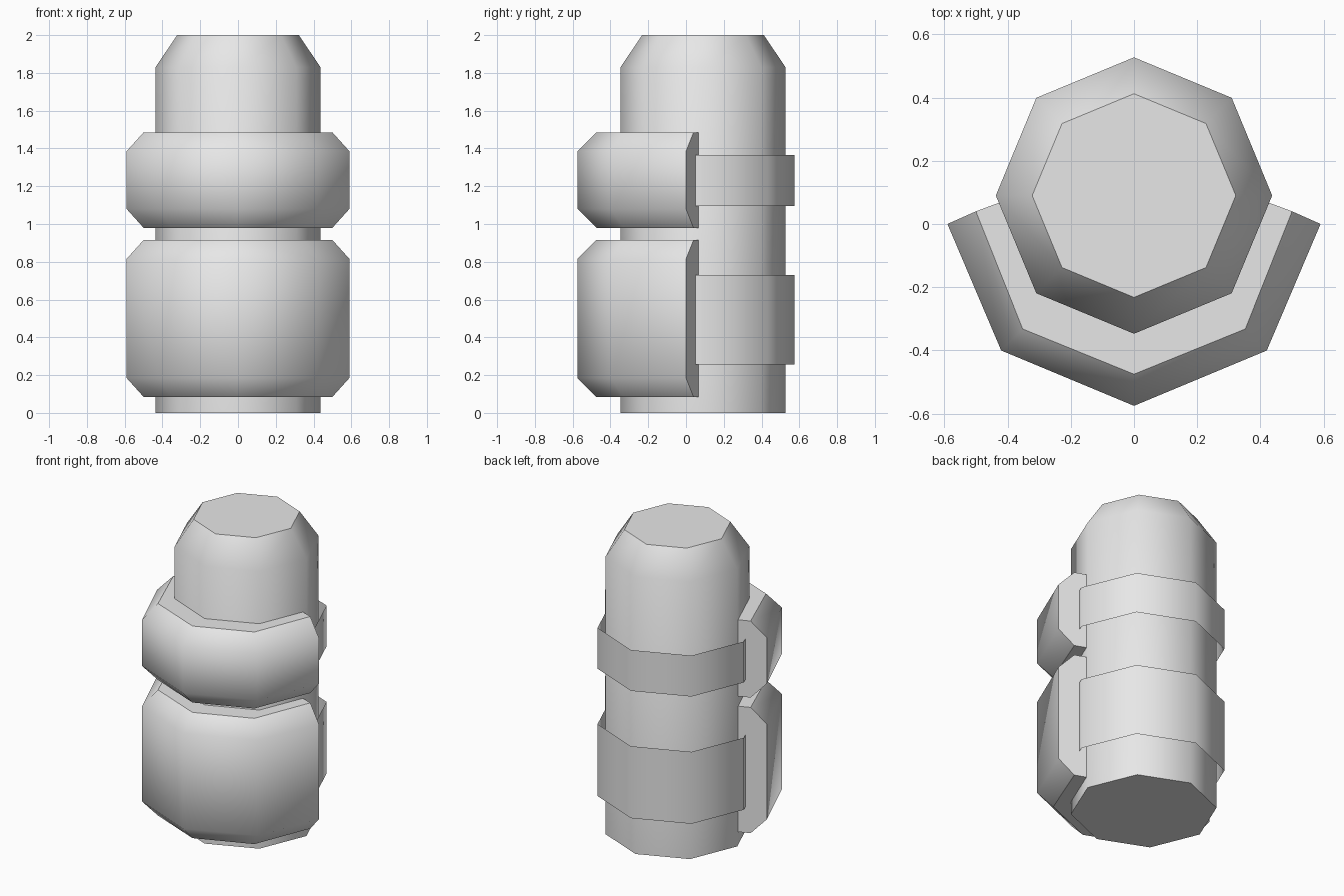
import bpy, bmesh, math

cube = bpy.data.objects.get("Cube")
if cube:
    bpy.data.objects.remove(cube, do_unlink=True)

grey = bpy.data.materials.new("light grey")
grey.use_nodes = True
colour = (0.8, 0.8, 0.8, 1)
grey.diffuse_color = colour
grey.node_tree.nodes["Principled BSDF"].inputs["Base Color"].default_value = colour

CENTRE_Y = 0.09


def octagon(radius, z):
    """Ring of eight points around the body axis."""
    return [(radius * math.cos(math.radians(45 * i)),
             CENTRE_Y + radius * math.sin(math.radians(45 * i)), z)
            for i in range(8)]


def mirrored(half):
    """Complete a path that runs from the +x end to the centre line."""
    return half + [(-x, y) for x, y in reversed(half[:-1])]


def loft(name, rings, closed=True, caps=True):
    """Skin a row of rings; flat faces get sharp borders, the rest is smooth."""
    bm = bmesh.new()
    rows = [[bm.verts.new(p) for p in ring] for ring in rings]
    count = len(rows[0])
    for a, b in zip(rows, rows[1:]):
        for i in range(count if closed else count - 1):
            j = (i + 1) % count
            bm.faces.new((a[i], a[j], b[j], b[i]))
    if caps:
        bm.faces.new(list(reversed(rows[0])))
        bm.faces.new(rows[-1])
        bmesh.ops.recalc_face_normals(bm, faces=bm.faces)
    bm.normal_update()
    for face in bm.faces:
        face.smooth = True
    for edge in bm.edges:
        if len(edge.link_faces) == 2:
            level = [abs(f.normal.z) > 0.95 for f in edge.link_faces]
            steep = edge.calc_face_angle() > math.radians(55)
            edge.smooth = not (steep or level[0] != level[1])
    mesh = bpy.data.meshes.new(name)
    bm.to_mesh(mesh)
    bm.free()
    mesh.materials.append(grey)
    obj = bpy.data.objects.new(name, mesh)
    bpy.context.collection.objects.link(obj)
    return obj


# Eight-sided body with a tapered top
loft("body", [octagon(r, z) for r, z in ((0.437, 0), (0.437, 1.83), (0.322, 2))])

# Bevelled pads wrapped around the front
outer = mirrored([(0.59, 0), (0.42, -0.4), (0, -0.575)])
rim = mirrored([(0.5, 0.04), (0.352, -0.332), (0, -0.475)])
inner = mirrored([(0.425, 0.068), (0.3, -0.21), (0, -0.335)])


def pad(name, low, high, bevel=0.1):
    section = ((outer, low + bevel), (outer, high - bevel), (rim, high),
               (inner, high), (inner, low), (rim, low))
    loft(name, [[(*path[i], z) for path, z in section] for i in range(len(outer))])


pad("upper_pad", 0.98, 1.485)
pad("lower_pad", 0.085, 0.915)


# Thin open straps joining the pad ends around the back
def strap(name, low, high):
    end_x, end_y = 0.467, 0.045

    def path(z):
        return [(end_x, end_y, z)] + octagon(0.485, z)[:5] + [(-end_x, end_y, z)]

    loft(name, [path(low), path(high)], closed=False, caps=False)


strap("upper_strap", 1.095, 1.365)
strap("lower_strap", 0.255, 0.73)
